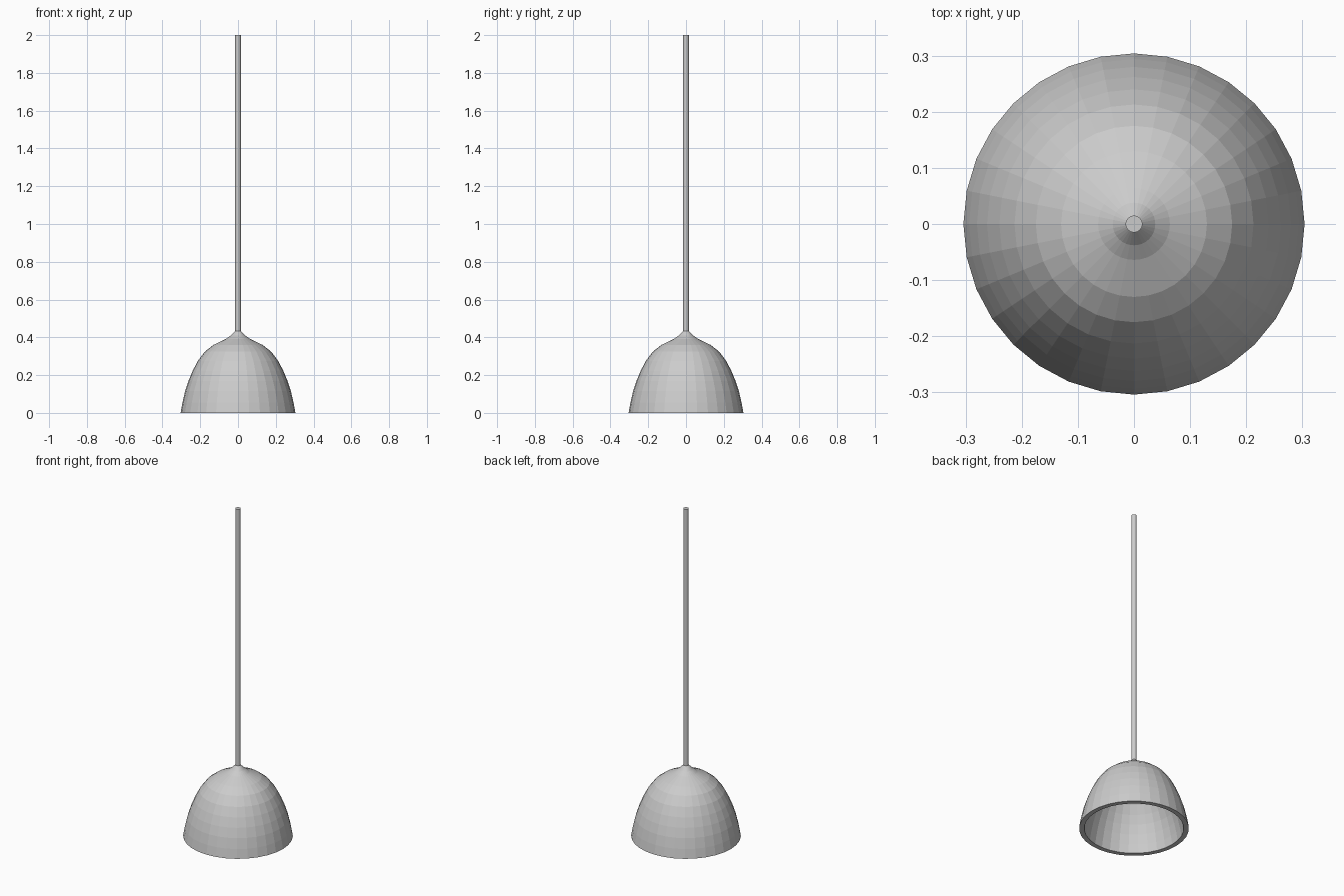
import bpy, bmesh
from math import sin, cos, pi

if "Cube" in bpy.data.objects:
    bpy.data.objects.remove(bpy.data.objects["Cube"])

SEG = 32


def lathe(name, profile, closed=False):
    """Revolve (radius, z) points around the z axis; radius 0 makes a pole."""
    bm = bmesh.new()
    rings = []
    for r, z in profile:
        n = 1 if r == 0 else SEG
        rings.append([bm.verts.new((r * cos(2 * pi * i / SEG), r * sin(2 * pi * i / SEG), z))
                      for i in range(n)])
    for a, b in zip(rings, rings[1:]):
        for i in range(SEG):
            j = (i + 1) % SEG
            quad = [a[i % len(a)], a[j % len(a)], b[j % len(b)], b[i % len(b)]]
            bm.faces.new(list(dict.fromkeys(quad)))
    bmesh.ops.recalc_face_normals(bm, faces=bm.faces)
    mesh = bpy.data.meshes.new(name)
    bm.to_mesh(mesh)
    bm.free()
    obj = bpy.data.objects.new(name, mesh)
    bpy.context.collection.objects.link(obj)
    return obj


# Bell-shaped shade: outer skin, rim, then inner skin
outer = [(0, .435), (.015, .434), (.038, .41), (.064, .392), (.13, .36), (.175, .325),
         (.213, .275), (.24, .223), (.262, .17), (.28, .115), (.294, .055), (.304, 0)]
inner = [(.276, 0), (.267, .05), (.254, .106), (.237, .16), (.216, .21),
         (.191, .258), (.157, .303), (.117, .335), (.054, .366), (0, .39)]
lathe("lamp_shade", outer + inner)

# Thin hanging rod
lathe("hanging_rod", [(0, .42), (.015, .42), (.015, 2), (0, 2)])
